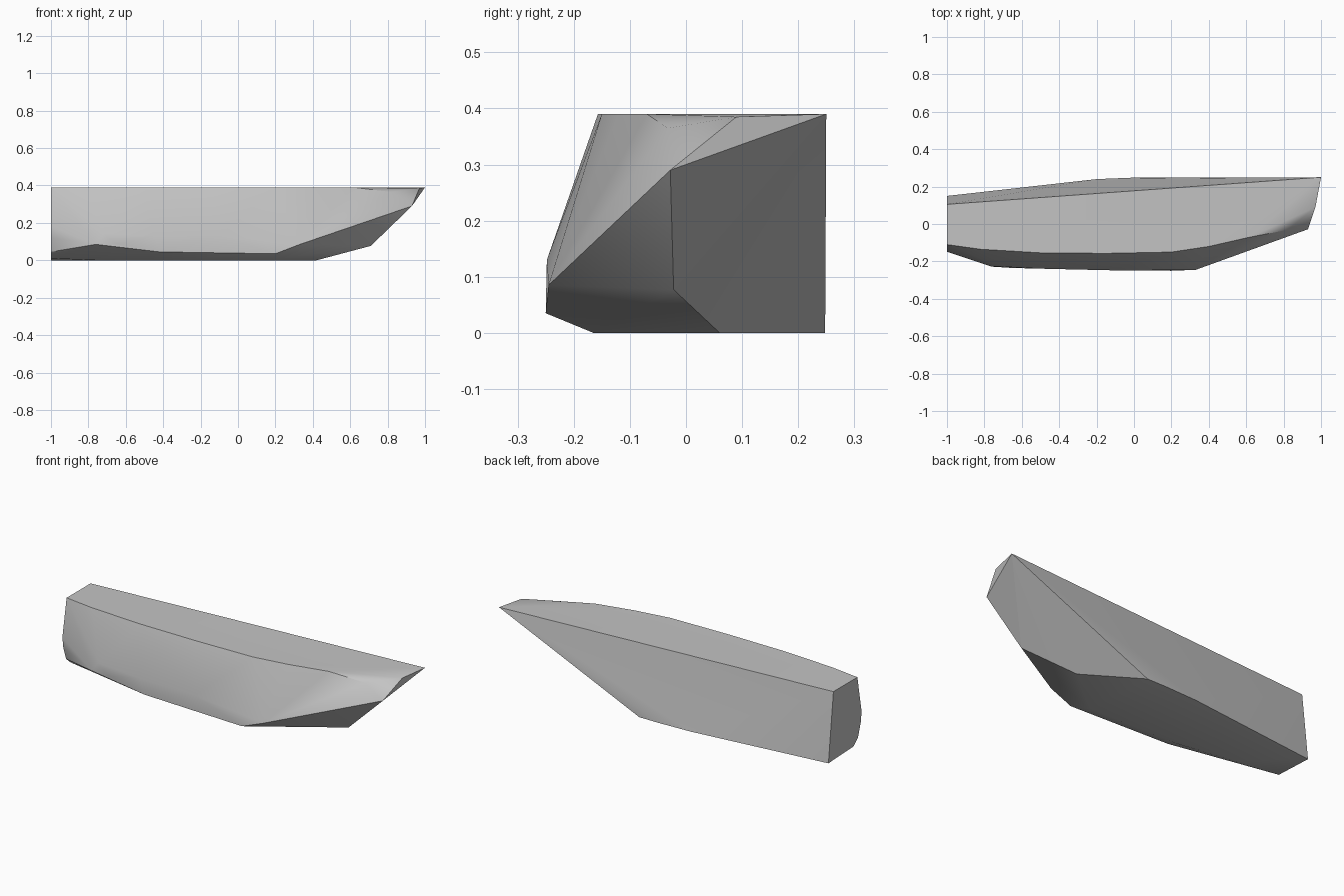
import bpy, bmesh, math

cube = bpy.data.objects.get("Cube")
if cube:
    bpy.data.objects.remove(cube, do_unlink=True)

# single flat colour
stone = bpy.data.materials.new("light_grey")
stone.use_nodes = True
colour = (0.55, 0.55, 0.55, 1.0)
stone.diffuse_color = colour
stone.node_tree.nodes["Principled BSDF"].inputs["Base Color"].default_value = colour

TOP = 0.39

# flat top outline (x, y), front edge then the straight back edge
top_rim = [(-1, -0.11), (-0.82, -0.135), (-0.5, -0.154), (-0.15, -0.157),
           (0.2, -0.15), (0.4, -0.12), (0.62, -0.07), (1, 0.25), (-1, 0.105)]

# flat underside outline (x, y)
base_rim = [(-1, 0.15), (-0.2, 0.24), (0.0, 0.248), (0.12, 0.248),
            (0.42, 0.06), (0.15, -0.165), (-0.4, -0.15), (-0.75, -0.09)]

# bulging front side (x, y, z)
front_bulge = [(-0.72, -0.227, 0.14), (-0.45, -0.24, 0.13), (-0.1, -0.248, 0.13),
               (-0.76, -0.228, 0.085), (-0.65, -0.235, 0.087), (-0.42, -0.24, 0.045),
               (0.0, -0.246, 0.04), (0.2, -0.25, 0.035), (0.33, -0.245, 0.085)]

# pointed end rising from the underside to the tip (x, y, z)
pointed_end = [(0.71, -0.022, 0.077), (0.93, -0.028, 0.29),
               (0.97, 0.09, 0.385), (0.82, -0.032, 0.365)]

# rounded lower front corner of the blunt end (x, y, z)
blunt_end = [(-1, -0.148, 0.18), (-1, -0.14, 0.12),
             (-1, -0.115, 0.045), (-1, -0.075, 0.01)]

points = [(x, y, TOP) for x, y in top_rim] + [(x, y, 0) for x, y in base_rim]
points += front_bulge + pointed_end + blunt_end

# wrap the outlines into one closed block
bm = bmesh.new()
for p in points:
    bm.verts.new(p)
bmesh.ops.convex_hull(bm, input=bm.verts[:])
bmesh.ops.delete(bm, geom=[v for v in bm.verts if not v.link_faces], context='VERTS')
bmesh.ops.dissolve_limit(bm, angle_limit=math.radians(0.5),
                         verts=bm.verts[:], edges=bm.edges[:])
bmesh.ops.recalc_face_normals(bm, faces=bm.faces[:])

mesh = bpy.data.meshes.new("tapered_block")
bm.to_mesh(mesh)
bm.free()
mesh.materials.append(stone)
block = bpy.data.objects.new("tapered_block", mesh)
bpy.context.collection.objects.link(block)

# smooth the soft bends, keep the hard edges
bpy.ops.object.select_all(action='DESELECT')
block.select_set(True)
bpy.context.view_layer.objects.active = block
bpy.ops.object.shade_smooth_by_angle(angle=math.radians(30))
